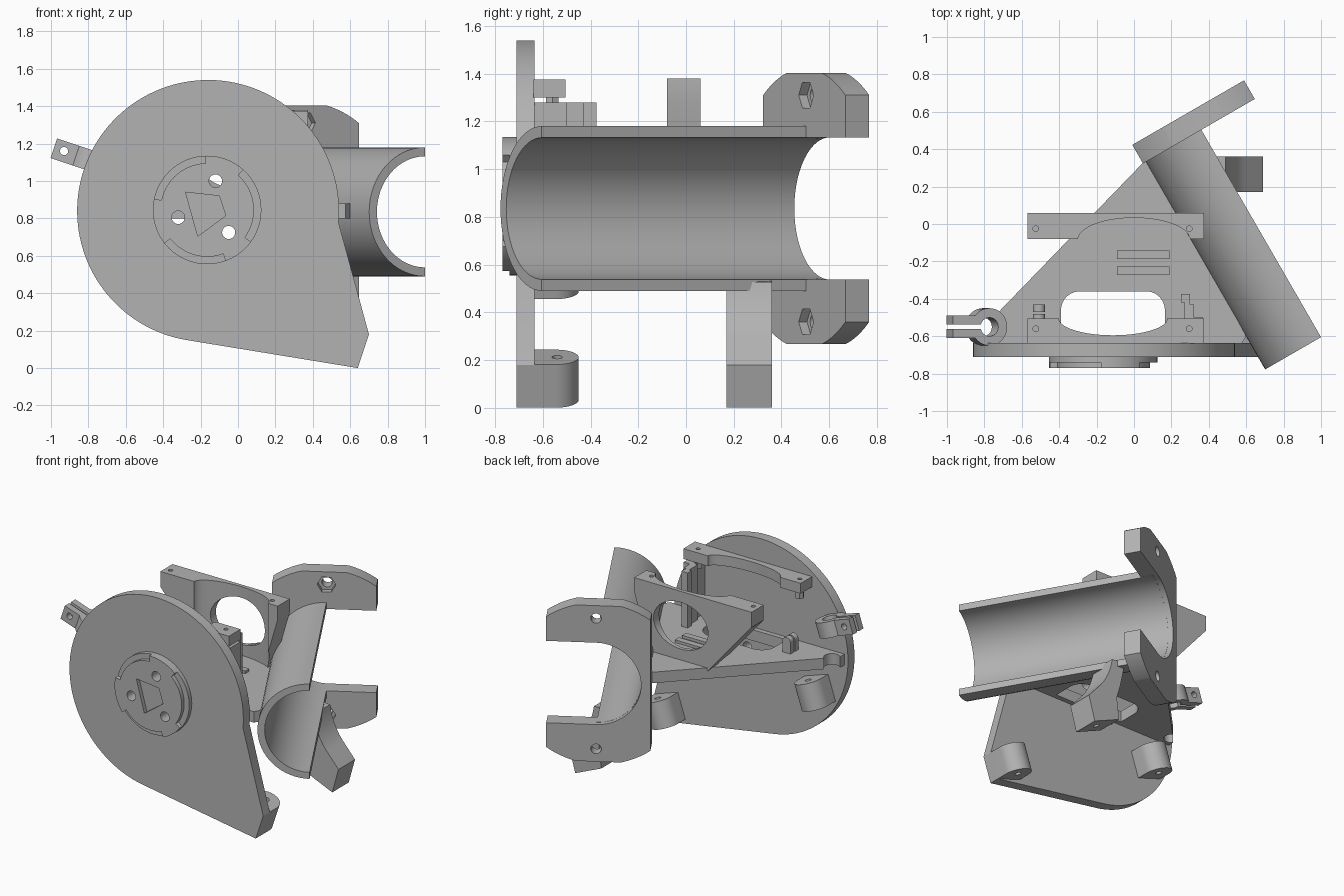
import bpy, bmesh
from math import sin, cos, radians
from mathutils import Matrix, Vector

if "Cube" in bpy.data.objects:
    bpy.data.objects.remove(bpy.data.objects["Cube"])

grey = bpy.data.materials.new("light_grey")
grey.use_nodes = True
grey.diffuse_color = (0.45, 0.45, 0.45, 1)
grey.node_tree.nodes["Principled BSDF"].inputs["Base Color"].default_value = (0.45, 0.45, 0.45, 1)


def frame(u, v, w, origin=(0, 0, 0)):
    m = Matrix((u, v, w)).transposed().to_4x4()
    m.translation = Vector(origin)
    return m


X, Y, Z = (1, 0, 0), (0, 1, 0), (0, 0, 1)
FRONT = frame(X, Z, Y)                       # profile in x-z, depth along y
PLAN = Matrix.Identity(4)                    # profile in x-y, depth along z
C30, S30 = cos(radians(30)), 0.5
PIPE = frame((C30, S30, 0), Z, (-S30, C30, 0), (1.0, -0.605, 0.835))


def tilted(x, y, z):
    return frame((-0.949, 0, 0.316), Y, (0.316, 0, 0.949), (x, y, z))


def arc(cx, cy, rx, a0, a1, n=32, ry=None):
    ry = ry or rx
    return [(cx + rx * cos(radians(a0 + (a1 - a0) * i / n)),
             cy + ry * sin(radians(a0 + (a1 - a0) * i / n))) for i in range(n + 1)]


def circle(cx, cy, r, n=40, ry=None):
    return arc(cx, cy, r, 0, 360, n, ry)[:-1]


def rect(x0, x1, y0, y1):
    return [(x0, y0), (x1, y0), (x1, y1), (x0, y1)]


def band(cx, cy, r0, r1, a0, a1):
    return arc(cx, cy, r1, a0, a1) + arc(cx, cy, r0, a1, a0)


def prism(name, profile, w0, w1, m=PLAN):
    """Closed prism of a flat profile between w0 and w1 in the frame m."""
    bm = bmesh.new()
    low, high = ([bm.verts.new(m @ Vector((p[0], p[1], w))) for p in profile] for w in (w0, w1))
    bm.faces.new(low[::-1])
    bm.faces.new(high)
    for i in range(len(low)):
        bm.faces.new((low[i - 1], low[i], high[i], high[i - 1]))
    bm.normal_update()
    if bm.calc_volume(signed=True) < 0:
        bmesh.ops.reverse_faces(bm, faces=bm.faces[:])
    mesh = bpy.data.meshes.new(name)
    bm.to_mesh(mesh)
    bm.free()
    mesh.materials.append(grey)
    ob = bpy.data.objects.new(name, mesh)
    bpy.context.collection.objects.link(ob)
    return ob


def cut(ob, profile, w0, w1, m=PLAN):
    """Subtract a prism from ob, trying the next solver if nothing was removed."""
    cutter = prism("cutter", profile, w0, w1, m)
    cutter.hide_render = True
    bpy.context.view_layer.objects.active = ob
    before = len(ob.data.vertices)
    for solver in ("EXACT", "MANIFOLD", "FLOAT"):
        mod = ob.modifiers.new("cut", "BOOLEAN")
        mod.operation, mod.solver, mod.object = "DIFFERENCE", solver, cutter
        bpy.context.view_layer.update()
        bpy.ops.object.modifier_apply(modifier=mod.name)
        if len(ob.data.vertices) != before:
            break
    bpy.data.objects.remove(cutter)


# Teardrop front plate with its hub
HX, HZ = -0.165, 0.845
HOLES = [(-0.12, 1.0), (-0.32, 0.805), (-0.05, 0.725)]
plate = prism("front_plate", arc(-0.16, 0.84, 0.7, -5, 261, 96) + [(0.64, 0), (0.70, 0.18)],
              -0.71, -0.635, FRONT)
hub = prism("hub", circle(HX, HZ, 0.29, 64), -0.77, -0.70, FRONT)
for a0, a1 in ((92, 168), (218, 290), (-36, 48)):
    cut(hub, band(HX, HZ, 0.25, 0.32, a0, a1), -0.8, -0.74, FRONT)
cut(hub, [(-0.28, 0.94), (-0.1, 0.92), (-0.065, 0.815), (-0.215, 0.705)], -0.8, -0.74, FRONT)
for hx, hz in HOLES:
    for ob in (plate, hub):
        cut(ob, circle(hx, hz, 0.035, 24), -0.9, -0.5, FRONT)

# Screw bosses behind the plate
for name, x, z in (("tip_boss", 0.64, 0.0), ("side_boss", -0.57, 0.455)):
    m = tilted(x, 0, z)
    boss = prism(name, [(0, -0.65), (0, -0.55)] + arc(0.1, -0.55, 0.1, 180, 0, 20)
                 + [(0.2, -0.65)], 0, 0.19, m)
    cut(boss, circle(0.1, -0.54, 0.022, 16), -0.1, 0.3, m)

# Horizontal shelf with opening and rails
shelf = prism("shelf", [(-0.83, -0.64), (0.575, -0.64), (0.60, -0.6), (0.11, 0.3), (0.07, 0.35),
                        (-0.83, -0.58)], 0.80, 0.88)
cut(shelf, [(-0.39, -0.6)] + arc(-0.29, -0.46, 0.1, 180, 90, 10)
    + arc(0.065, -0.46, 0.1, 90, 0, 10) + [(0.165, -0.6)], 0.7, 1.0)
cut(shelf, circle(-0.79, -0.55, 0.055, 24), 0.7, 1.0)
for y in (-0.165, -0.25):
    prism("shelf_rail", rect(-0.09, 0.19, y - 0.023, y + 0.023), 0.87, 0.9)

# Upright wall, hollowed on its front and pierced
wall = prism("rear_wall", [(-0.57, 1.38), (0.375, 1.38), (0.375, 1.28), (0.25, 0.86),
                           (-0.22, 0.86), (-0.57, 1.27)], -0.08, 0.06, FRONT)
cut(wall, circle(0, -0.085, 0.3, 48, 0.118), 0.7, 1.5)
cut(wall, circle(0, 1.13, 0.22, 48, 0.17), -0.3, 0.3, FRONT)

# Front crossbar with its concave rear edge
bar = prism("front_crossbar", [(-0.57, -0.64), (0.375, -0.64), (0.375, -0.505), (0.2, -0.505)]
            + arc(-0.112, -0.505, 0.29, 0, -180, 32, 0.09) + [(-0.57, -0.505)], 1.30, 1.375)
for x in (-0.525, 0.295):
    cut(bar, circle(x, -0.56, 0.015, 16), 1.2, 1.5)
    cut(wall, circle(x, -0.025, 0.015, 16), 1.3, 1.5)
    prism("bar_nut", circle(x, -0.56, 0.03, 6), 1.24, 1.31)

# Upright holder and small clip on the shelf
prism("holder_post", [(0.29, -0.64), (0.37, -0.64), (0.37, -0.5), (0.32, -0.5), (0.32, -0.43),
                      (0.30, -0.43), (0.30, -0.375), (0.25, -0.375), (0.25, -0.42),
                      (0.27, -0.42), (0.27, -0.52), (0.29, -0.52)], 0.87, 1.28)
for y in (-0.5, -0.45):
    prism("shelf_clip", [(-0.54, 0.87), (-0.475, 0.87)] + arc(-0.508, 0.96, 0.033, 0, 180, 12),
          y - 0.02, y + 0.02, FRONT)

# Half-pipe cradle, open to one side
prism("half_pipe", band(0, 0, 0.297, 0.345, 90, 270), 0, 1.36, PIPE)

# U-shaped end bracket with bolt holes and nut pockets
bracket = prism("end_bracket", [(x - 0.015, z) for a in (54, 104.7, 234, 284.7)
                                for x, z in arc(0, 0, 0.587, a, a + 21.3, 16)],
                1.28, 1.395, PIPE)
cut(bracket, arc(0, 0, 0.298, 90, 270, 40) + [(0.5, -0.298), (0.5, 0.298)], 1.1, 1.5, PIPE)
for z in (-0.475, 0.475):
    cut(bracket, circle(0, z, 0.035, 24), 1.1, 1.5, PIPE)
    cut(bracket, circle(0, z, 0.062, 6), 1.1, 1.32, PIPE)

# Rear leg below the pipe, with a hollow-curved outer side
leg = prism("rear_leg", [(0.64, 0), (0.69, 0.18)] + arc(0.82, 0.6, 0.335, 230, 190, 12, 0.42)
            + [(0.38, 0.535), (0.42, 0.35), (0.45, 0.25), (0.43, 0.09)], 0.17, 0.36, FRONT)
cut(leg, circle(0.1, 0.265, 0.022, 16), -0.1, 0.15, tilted(0.64, 0, 0))

# Split clamp at the plate's edge
CL = tilted(-0.79, -0.55, 1.11)
ring = prism("clamp_ring", circle(0, 0, 0.1), -0.055, 0.055, CL)
cut(ring, circle(0, 0, 0.05, 24), -0.2, 0.2, CL)
cut(ring, rect(0, 0.2, -0.012, 0.012), -0.2, 0.2, CL)
for s in (-1, 1):
    ear = prism("clamp_ear", rect(0.08, 0.205, *sorted((s * 0.012, s * 0.06))), -0.055, 0.055, CL)
    cut(ear, circle(-0.93, 1.16, 0.022, 20), -0.8, -0.3, FRONT)

# Smooth the curved faces, keep edges crisp
for ob in bpy.context.scene.objects:
    ob.select_set(ob.type == "MESH")
    if ob.type == "MESH":
        bpy.context.view_layer.objects.active = ob
bpy.ops.object.shade_smooth_by_angle(angle=radians(25))
